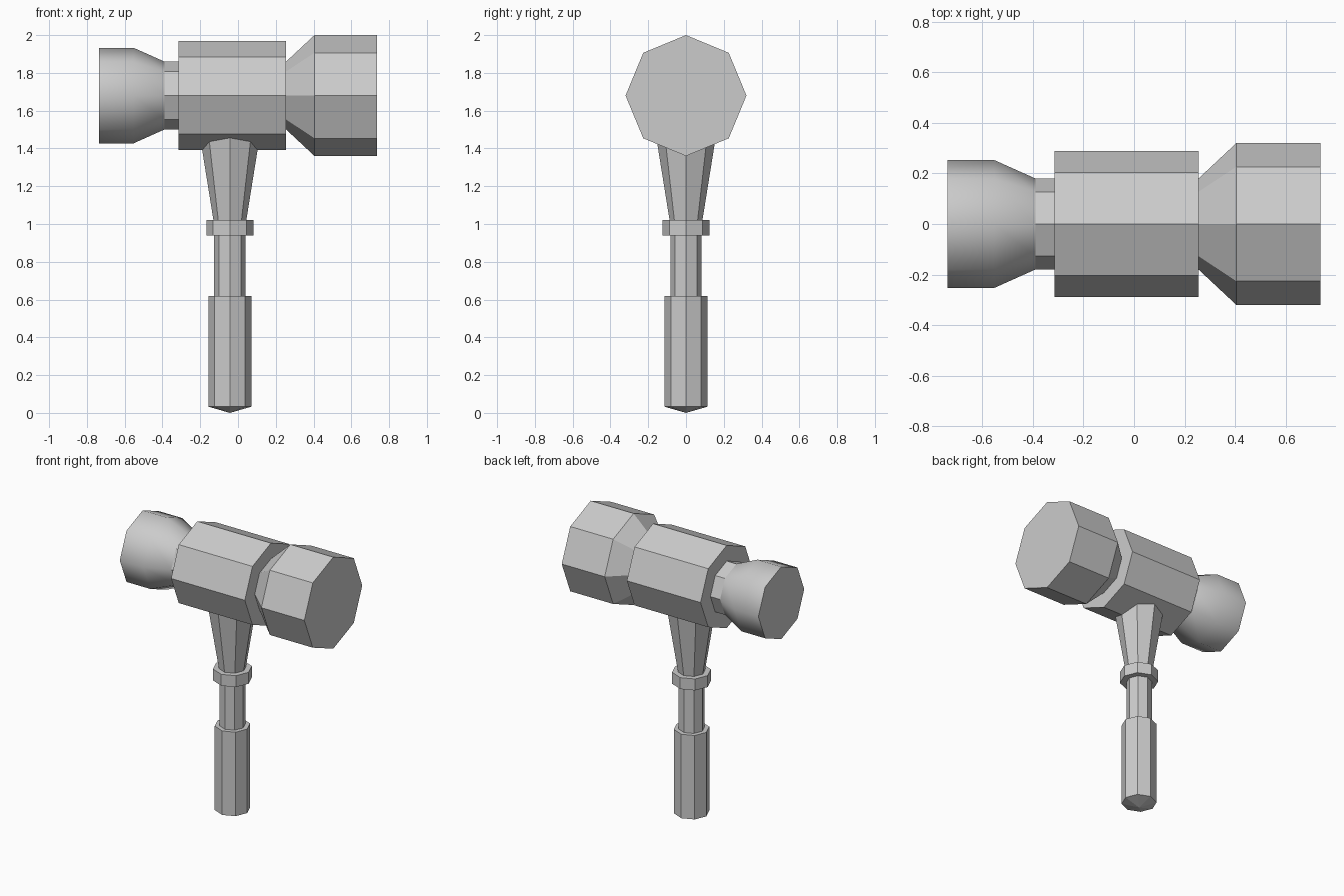
import bpy, bmesh
from math import cos, sin, tau

if "Cube" in bpy.data.objects:
    bpy.data.objects.remove(bpy.data.objects["Cube"])

SIDES = 8
HEAD_Z = 1.68      # height of the head's axis
HANDLE_X = -0.043  # handle sits slightly off centre


def turned(name, profile, axis, smooth=False):
    """Octagonal turned part from (position, radius) pairs; radius 0 makes a point."""
    bm = bmesh.new()

    def place(t, r, a):
        if axis == 'X':
            return (t, r * cos(a), HEAD_Z + r * sin(a))
        return (HANDLE_X + r * cos(a), r * sin(a), t)

    rings = []
    for t, r in profile:
        n = SIDES if r > 0 else 1
        rings.append([bm.verts.new(place(t, r, tau * i / SIDES)) for i in range(n)])
    for a, b in zip(rings, rings[1:]):
        for i in range(SIDES):
            j = (i + 1) % SIDES
            quad = [a[i % len(a)], a[j % len(a)], b[j % len(b)], b[i % len(b)]]
            face = bm.faces.new(list(dict.fromkeys(quad)))
            face.smooth = smooth
    for ring in (rings[0], rings[-1]):
        if len(ring) > 1:
            bm.faces.new(ring)
    bmesh.ops.recalc_face_normals(bm, faces=bm.faces)
    mesh = bpy.data.meshes.new(name)
    bm.to_mesh(mesh)
    bm.free()
    obj = bpy.data.objects.new(name, mesh)
    bpy.context.collection.objects.link(obj)
    return obj


# Head: central block, large striking face, narrow neck and smooth rear poll
turned("head_block", [(-0.315, 0.289), (0.255, 0.289)], 'X')
turned("striking_face", [(0.255, 0.18), (0.405, 0.32), (0.737, 0.32)], 'X')
turned("rear_neck", [(-0.39, 0.18), (-0.315, 0.18)], 'X')
turned("rear_poll", [(-0.737, 0.253), (-0.553, 0.253), (-0.39, 0.18)], 'X', smooth=True)

# Handle: pointed grip, slim shaft, collar and the flared socket entering the head
turned("grip", [(0.0, 0.0), (0.033, 0.114), (0.62, 0.114)], 'Z')
turned("shaft", [(0.62, 0.083), (0.94, 0.083)], 'Z')
turned("collar", [(0.94, 0.125), (1.02, 0.125)], 'Z')
turned("socket", [(1.02, 0.087), (1.5, 0.164)], 'Z')
